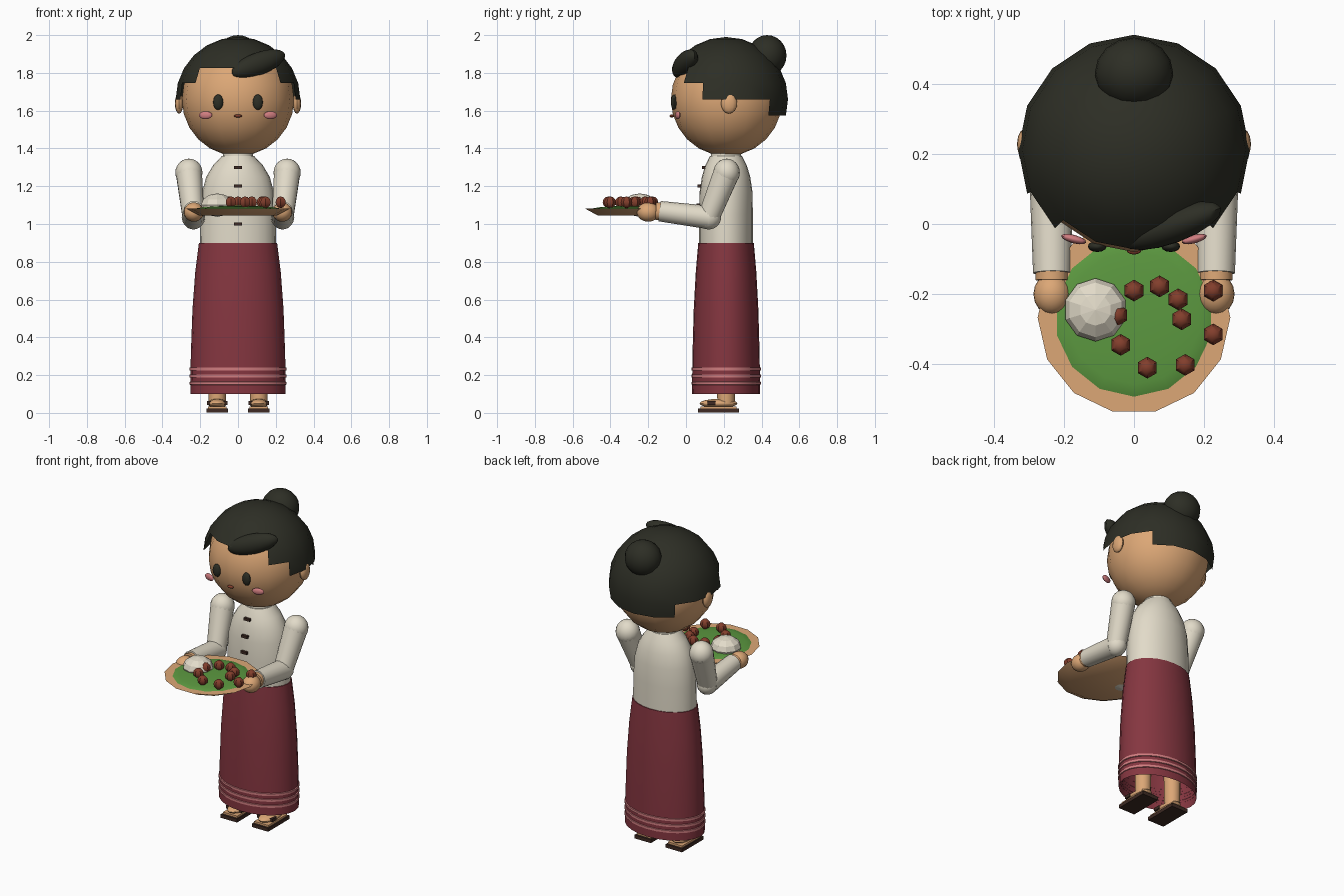
import bpy, bmesh, math
from mathutils import Vector, Matrix

if "Cube" in bpy.data.objects:
    bpy.data.objects.remove(bpy.data.objects["Cube"])


def material(name, srgb):
    m = bpy.data.materials.new(name)
    m.diffuse_color = [(c / 255 / 12.92 if c < 11 else ((c / 255 + 0.055) / 1.055) ** 2.4) for c in srgb] + [1]
    m.use_nodes = True
    m.node_tree.nodes["Principled BSDF"].inputs["Base Color"].default_value = m.diffuse_color
    return m


HAIR = material("black_hair", (45, 46, 37))
SKIN = material("warm_skin", (220, 167, 118))
CREAM = material("cream_cloth", (226, 219, 201))
RED = material("maroon_cloth", (133, 54, 64))
PINK = material("soft_pink", (208, 125, 128))
GREEN = material("leaf_green", (92, 153, 64))
BERRY = material("berry_red", (130, 62, 44))
BROWN = material("dark_brown", (62, 42, 35))


def finish(name, bm, mat, smooth=True):
    bmesh.ops.recalc_face_normals(bm, faces=bm.faces)
    me = bpy.data.meshes.new(name)
    bm.to_mesh(me)
    bm.free()
    ob = bpy.data.objects.new(name, me)
    bpy.context.collection.objects.link(ob)
    me.materials.append(mat)
    if smooth:
        bpy.ops.object.select_all(action='DESELECT')
        ob.select_set(True)
        bpy.context.view_layer.objects.active = ob
        bpy.ops.object.shade_smooth_by_angle(angle=math.radians(40))
    return ob


def ball(name, loc, radii, mat, seg=16, rings=12, rot=(0, 0, 0), smooth=True, keep=None):
    """Ellipsoid; keep(centre) filters faces of the unit sphere."""
    bm = bmesh.new()
    bmesh.ops.create_uvsphere(bm, u_segments=seg, v_segments=rings, radius=1)
    if keep:
        bad = [f for f in bm.faces if not keep(f.calc_center_median())]
        bmesh.ops.delete(bm, geom=bad, context='FACES')
    turn = Matrix.Identity(4)
    for axis, a in zip("XYZ", rot):
        turn = Matrix.Rotation(math.radians(a), 4, axis) @ turn
    bm.transform(Matrix.Translation(loc) @ turn @ Matrix.Diagonal((*radii, 1)))
    return finish(name, bm, mat, smooth)


def loft(name, loc, rings, mat, seg=24, turn=0.0, caps=(True, True), matrix=None):
    """Stacked elliptical rings (z, rx, ry)."""
    bm = bmesh.new()
    loops = []
    for z, rx, ry in rings:
        angles = [2 * math.pi * (i + turn) / seg - math.pi / 2 for i in range(seg)]
        loops.append([bm.verts.new((rx * math.cos(a), ry * math.sin(a), z)) for a in angles])
    for a, b in zip(loops, loops[1:]):
        for i in range(seg):
            j = (i + 1) % seg
            bm.faces.new((a[i], a[j], b[j], b[i]))
    for loop, cap in zip((loops[0], loops[-1]), caps):
        if cap:
            bm.faces.new(loop)
    bm.transform(Matrix.Translation(loc) @ (matrix or Matrix.Identity(4)))
    return finish(name, bm, mat)


def limb(name, a, b, ra, rb, mat):
    d = Vector(b) - Vector(a)
    m = d.to_track_quat('Z', 'Y').to_matrix().to_4x4()
    return loft(name, a, [(0, ra, ra), (d.length, rb, rb)], mat, 16, matrix=m)


def box(name, loc, size, mat):
    bm = bmesh.new()
    bmesh.ops.create_cube(bm, size=1)
    bm.transform(Matrix.Translation(loc) @ Matrix.Diagonal((*size, 1)))
    return finish(name, bm, mat, False)


Y = 0.212  # body axis


# Head and stepped hair cap
def hair_rule(c):
    front = math.degrees(abs(math.atan2(c.x, -c.y)))  # 0 front, 180 back
    low = 30 if front < 45 else 15 if front < 67.5 else 0 if front < 135 else -15
    return c.z > math.sin(math.radians(low))


ball("head", (0, Y + 0.003, 1.66), (0.297, 0.295, 0.30), SKIN)
ball("hair_cap", (0, Y, 1.66), (0.33, 0.328, 0.33), HAIR, keep=hair_rule)
ball("hair_bun", (0, 0.43, 1.892), (0.112, 0.102, 0.108), HAIR)
ball("hair_lock", (0.108, -0.005, 1.848), (0.158, 0.05, 0.06), HAIR, rot=(0, -19, 20))
ball("mouth", (0, -0.075, 1.572), (0.021, 0.012, 0.008), BERRY)

# Blouse and skirt
loft("blouse", (0, Y, 0), [(0.89, 0.202, 0.142), (1.05, 0.2, 0.142), (1.17, 0.19, 0.14),
                           (1.25, 0.168, 0.128), (1.31, 0.132, 0.11), (1.36, 0.085, 0.085)], CREAM)
loft("collar", (0, Y, 0), [(1.32, 0.083, 0.083), (1.372, 0.08, 0.08)], CREAM)
skirt = [(0.1, 0.252, 0.18), (0.3, 0.25, 0.178), (0.55, 0.241, 0.171),
         (0.75, 0.226, 0.16), (0.9, 0.207, 0.147)]
loft("skirt", (0, Y, 0), skirt, RED, caps=(False, True))
for z in (0.157, 0.195, 0.232):
    loft("hem_stripe", (0, Y, z), [(-0.009, 0.25, 0.178), (-0.007, 0.256, 0.184),
                                   (0.007, 0.256, 0.184), (0.009, 0.25, 0.178)], PINK, caps=(False, False))
for z, y in ((1.3, 0.098), (1.2, 0.073), (1.1, 0.068), (1.0, 0.068)):
    box("button", (0, y, z), (0.042, 0.024, 0.016), BROWN)

# Mirrored parts
for s in (-1, 1):
    ball("ear", (s * 0.312, 0.228, 1.638), (0.022, 0.043, 0.054), SKIN, 12, 8)
    ball("eye", (s * 0.105, -0.064, 1.645), (0.027, 0.016, 0.041), HAIR, 12, 8)
    ball("cheek", (s * 0.172, -0.043, 1.576), (0.037, 0.012, 0.021), PINK, 12, 8, rot=(0, 0, s * 15))
    # Sleeves
    shoulder, elbow, wrist = (s * 0.26, 0.215, 1.272), (s * 0.236, 0.12, 1.035), (s * 0.234, -0.14, 1.068)
    ball("shoulder", shoulder, (0.072, 0.07, 0.074), CREAM)
    limb("upper_sleeve", shoulder, elbow, 0.07, 0.058, CREAM)
    ball("elbow", elbow, (0.06, 0.066, 0.064), CREAM)
    limb("lower_sleeve", elbow, wrist, 0.062, 0.054, CREAM)
    # Hands
    limb("wrist", (s * 0.234, -0.12, 1.066), (s * 0.234, -0.16, 1.068), 0.047, 0.047, SKIN)
    ball("hand", (s * 0.234, -0.2, 1.063), (0.053, 0.06, 0.051), SKIN)
    # Legs and sandals
    loft("leg", (s * 0.11, Y, 0), [(0.05, 0.046, 0.046), (0.5, 0.055, 0.055)], SKIN, 12)
    ball("foot", (s * 0.11, 0.172, 0.05), (0.052, 0.1, 0.024), SKIN)
    box("sandal_sole", (s * 0.11, 0.172, 0.012), (0.115, 0.215, 0.022), BROWN)
    box("sandal_bed", (s * 0.11, 0.172, 0.029), (0.1, 0.19, 0.012), SKIN)
    box("sandal_strap", (s * 0.11, 0.135, 0.052), (0.108, 0.042, 0.02), BROWN)

# Tray with leaf, rice and fruit
T = (0, -0.267, 0)
loft("tray", T, [(1.045, 0.205, 0.205), (1.082, 0.275, 0.275)], SKIN, 14, turn=0.5)
ball("leaf", (0, -0.267, 1.077), (0.235, 0.235, 0.02), GREEN, 14, 10)
ball("rice_mound", (-0.11, -0.245, 1.1), (0.09, 0.09, 0.062), CREAM, 10, 6, smooth=False)
for x, y in ((0, -0.19), (0.073, -0.178), (0.126, -0.215), (0.226, -0.19), (0.136, -0.272),
             (0.226, -0.315), (-0.038, -0.345), (0.038, -0.41), (0.146, -0.402), (-0.047, -0.26)):
    ball("berry", (x, y, 1.115), (0.031, 0.031, 0.031), BERRY, 6, 6)
